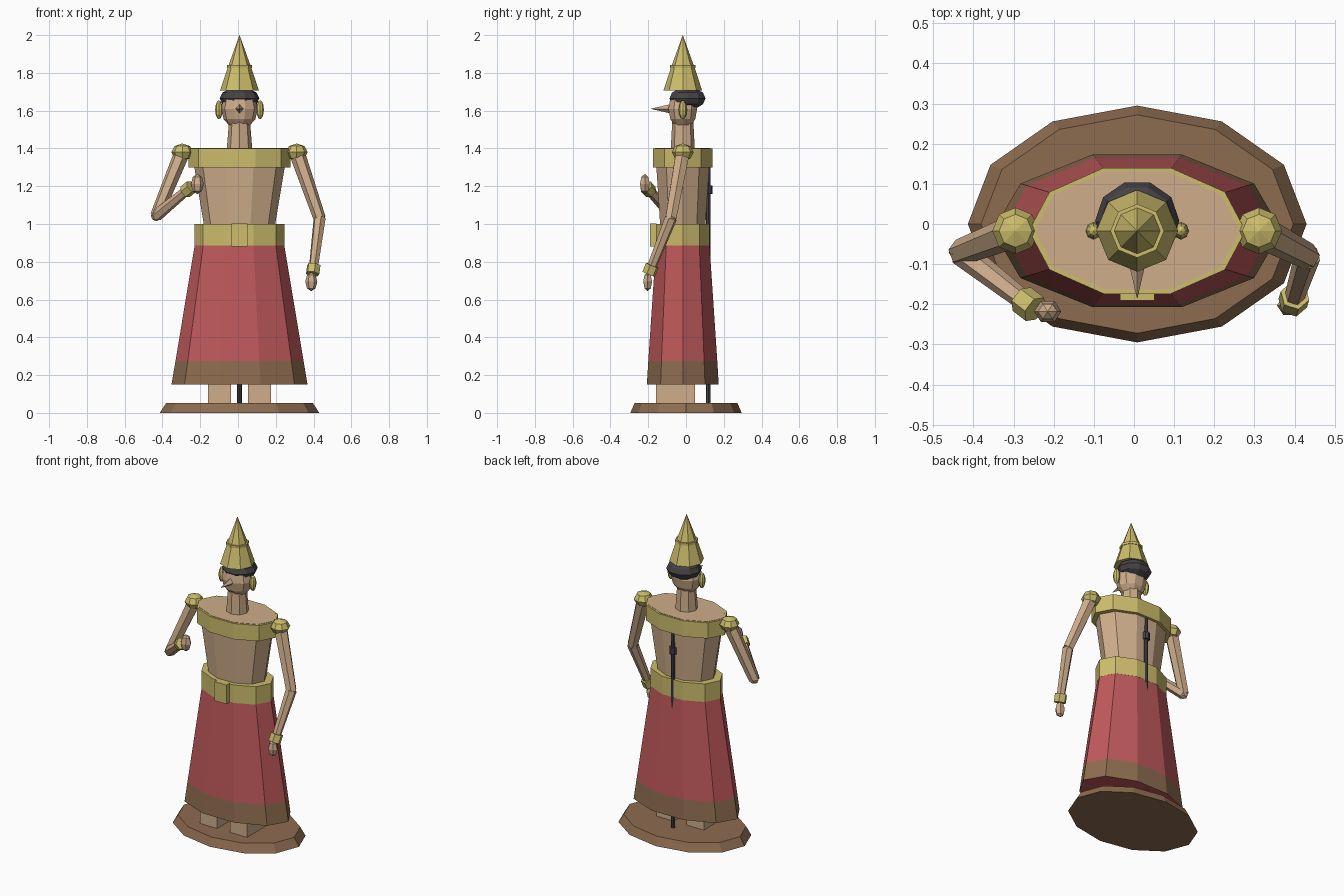
import bpy, bmesh
from math import sin, cos, pi
from mathutils import Vector, Matrix

if "Cube" in bpy.data.objects:
    bpy.data.objects.remove(bpy.data.objects["Cube"])

CX, CY = 0.008, -0.017  # body axis


def material(name, rgb):
    m = bpy.data.materials.new(name)
    m.use_nodes = True
    m.diffuse_color = (*rgb, 1)
    m.node_tree.nodes["Principled BSDF"].inputs["Base Color"].default_value = (*rgb, 1)
    return m


skin = material("tan wood", (0.62, 0.42, 0.26))
gold = material("gold", (0.61, 0.51, 0.15))
red = material("red cloth", (0.52, 0.10, 0.105))
brown = material("brown", (0.27, 0.15, 0.08))
dark = material("dark grey", (0.06, 0.055, 0.06))


def finish(bm, name, mats):
    bmesh.ops.remove_doubles(bm, verts=bm.verts, dist=0.0002)
    bmesh.ops.recalc_face_normals(bm, faces=bm.faces)
    mesh = bpy.data.meshes.new(name)
    bm.to_mesh(mesh)
    bm.free()
    for m in mats:
        mesh.materials.append(m)
    ob = bpy.data.objects.new(name, mesh)
    bpy.context.collection.objects.link(ob)
    return ob


def loft(name, mat, rings, sides, center=(CX, CY, 0), matrix=None):
    """Stack of elliptical polygon rings (z, rx, ry), capped at both ends."""
    bm = bmesh.new()
    loops = []
    for z, rx, ry in rings:
        loops.append([bm.verts.new((rx * cos(2 * pi * i / sides), ry * sin(2 * pi * i / sides), z))
                      for i in range(sides)])
    for a, b in zip(loops, loops[1:]):
        for i in range(sides):
            j = (i + 1) % sides
            bm.faces.new((a[i], a[j], b[j], b[i]))
    bm.faces.new(loops[0])
    bm.faces.new(loops[-1])
    # zero-radius caps collapse when doubles merge
    bm.transform(matrix if matrix else Matrix.Translation(center))
    return finish(bm, name, mat if isinstance(mat, list) else [mat])


def ball(name, mat, center, radii, sides=8, steps=6):
    rx, ry, rz = radii
    rings = []
    for k in range(steps + 1):
        a = pi * k / steps
        r = max(sin(a), 0.02)
        rings.append((-rz * cos(a), rx * r, ry * r))
    return loft(name, mat, rings, sides, center)


def limb(name, mat, a, b, r0, r1, sides=6):
    a, b = Vector(a), Vector(b)
    d = b - a
    m = Matrix.Translation(a) @ d.to_track_quat("Z", "Y").to_matrix().to_4x4()
    return loft(name, mat, [(0, r0, r0), (d.length, r1, r1)], sides, matrix=m)


def box(name, mat, center, size):
    bm = bmesh.new()
    bmesh.ops.create_cube(bm, size=1)
    bm.transform(Matrix.Translation(center) @ Matrix.Diagonal((*size, 1)))
    return finish(bm, name, [mat])


# Base and feet
loft("base", brown, [(0, 0.422, 0.295), (0.052, 0.389, 0.272)], 12, (CX, 0, 0))
for side, tag in ((1, "left"), (-1, "right")):
    box(tag + "_foot", skin, (CX + side * 0.106, -0.055, 0.15), (0.122, 0.205, 0.2))

# Skirt with a brown hem on its lowest side faces
skirt = loft("skirt", [red, brown],
             [(0.15, 0.36, 0.2), (0.275, 0.339, 0.192), (0.9, 0.235, 0.148)], 10)
for p in skirt.data.polygons:
    if p.center.z < 0.27 and abs(p.normal.z) < 0.9:
        p.material_index = 1

# Belt, buckle, torso and collar
loft("belt", gold, [(0.885, 0.238, 0.15), (1.0, 0.238, 0.15)], 10)
box("buckle", gold, (CX, -0.173, 0.942), (0.085, 0.034, 0.122))
loft("torso", skin, [(0.98, 0.186, 0.125), (1.402, 0.256, 0.154)], 10)
loft("collar", gold, [(1.3, 0.27, 0.165), (1.4, 0.27, 0.165)], 10)

# Control rod at the back
loft("back_rod", dark, [(0.05, 0.012, 0.012), (1.32, 0.012, 0.012)], 8, (CX, 0.118, 0))
loft("rod_knot", dark, [(1.16, 0.022, 0.022), (1.205, 0.022, 0.022)], 8, (CX, 0.118, 0))

# Neck, head, nose, ears and hair
loft("neck", skin, [(1.39, 0.068, 0.064), (1.54, 0.056, 0.056)], 8)
ball("head", skin, (CX, CY, 1.61), (0.097, 0.08, 0.11), 10)
limb("nose", skin, (CX, -0.075, 1.61), (CX, -0.184, 1.61), 0.026, 0.001, 4)
ball("hair", dark, (CX, 0.008, 1.665), (0.105, 0.1, 0.06), 10)
for side, tag in ((1, "left"), (-1, "right")):
    ball(tag + "_ear_ornament", gold, (CX + side * 0.109, CY, 1.605), (0.02, 0.022, 0.05))

# Tiered hat
loft("hat_brim_tier", gold, [(1.708, 0.102, 0.102), (1.83, 0.062, 0.062)], 8)
loft("hat_ring", gold, [(1.826, 0.067, 0.067), (1.842, 0.067, 0.067)], 8)
loft("hat_spire", gold, [(1.84, 0.058, 0.058), (2.0, 0.0005, 0.0005)], 8)

# Arms: shoulder, elbow, wrist, hand centre, hand radii
arms = {
    "left": ((0.311, -0.017, 1.38), (0.432, -0.08, 1.03), (0.396, -0.195, 0.74),
             (0.388, -0.203, 0.695), (0.032, 0.027, 0.05)),
    "right": ((-0.295, -0.017, 1.38), (-0.432, -0.07, 1.045), (-0.25, -0.21, 1.195),
              (-0.215, -0.218, 1.212), (0.034, 0.03, 0.053)),
}
for tag, (shoulder, elbow, wrist, hand, radii) in arms.items():
    ball(tag + "_shoulder_ornament", gold, shoulder, (0.058, 0.058, 0.046), 8, 4)
    limb(tag + "_upper_arm", skin, shoulder, elbow, 0.042, 0.033)
    limb(tag + "_forearm", skin, elbow, wrist, 0.033, 0.024)
    e, w = Vector(elbow), Vector(wrist)
    along = (w - e).normalized()
    limb(tag + "_bracelet", gold, w - along * 0.045, w + along * 0.005, 0.037, 0.037)
    ball(tag + "_elbow", skin, elbow, (0.03, 0.03, 0.03), 6, 4)
    ball(tag + "_hand", skin, hand, radii, 6, 4)
